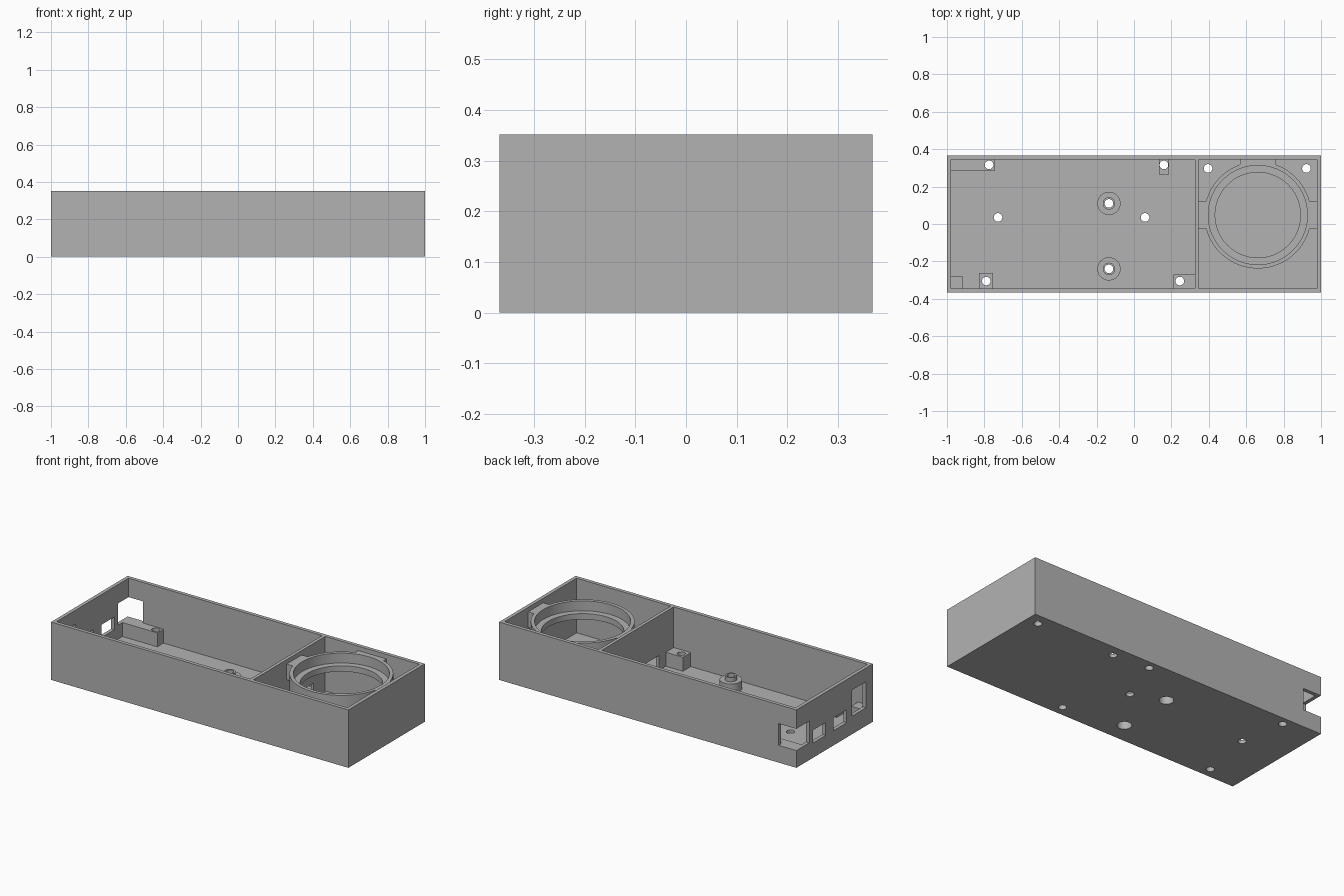
import bpy, bmesh, math
from mathutils import Matrix, Vector

if "Cube" in bpy.data.objects:
    bpy.data.objects.remove(bpy.data.objects["Cube"])

GREY = (0.45, 0.45, 0.45, 1.0)
mat = bpy.data.materials.new("plain_grey")
mat.use_nodes = True
mat.diffuse_color = GREY
mat.node_tree.nodes["Principled BSDF"].inputs["Base Color"].default_value = GREY

X, Y, H, WALL, FLOOR = 1.0, 0.3675, 0.352, 0.022, 0.02
IX, IY = X - WALL, Y - WALL          # inner faces of the walls
BOARD = 0.105                        # height of the board supports
HOLE = 0.023


def finish(name, bm):
    mesh = bpy.data.meshes.new(name)
    bm.to_mesh(mesh)
    bm.free()
    mesh.materials.append(mat)
    obj = bpy.data.objects.new(name, mesh)
    bpy.context.collection.objects.link(obj)
    return obj


def box(name, x, y, z):
    lo, hi = Vector((x[0], y[0], z[0])), Vector((x[1], y[1], z[1]))
    bm = bmesh.new()
    bmesh.ops.create_cube(bm, size=1, matrix=Matrix.Translation((lo + hi) / 2)
                          @ Matrix.Diagonal((*(hi - lo), 1)))
    return finish(name, bm)


def cylinder(name, centre, r, z, sides=64):
    bm = bmesh.new()
    bmesh.ops.create_cone(bm, cap_ends=True, segments=sides, radius1=r, radius2=r,
                          depth=z[1] - z[0],
                          matrix=Matrix.Translation((*centre, (z[0] + z[1]) / 2)))
    return finish(name, bm)


def combine(target, tool, operation="DIFFERENCE", keep=False):
    mod = target.modifiers.new("shape", "BOOLEAN")
    mod.operation, mod.object, mod.solver = operation, tool, "EXACT"
    bpy.context.view_layer.objects.active = target
    bpy.ops.object.modifier_apply(modifier=mod.name)
    if not keep:
        bpy.data.objects.remove(tool)


def drill(targets, centre, r=HOLE, z=(-0.1, 0.2)):
    tool = cylinder("drill", centre, r, z, 32)
    for t in targets:
        combine(t, tool, keep=True)
    bpy.data.objects.remove(tool)


# Case with two open compartments
DIV = (0.325, 0.345)
case = box("case", (-X, X), (-Y, Y), (0, H))
for x in ((-IX, DIV[0]), (DIV[1], IX)):
    combine(case, box("cavity", x, (-IY, IY), (FLOOR, 1)))

# Cable slot in the divider
combine(case, box("slot", (0.3, 0.37), (-0.205, 0.235), (FLOOR, 0.11)))

# Port openings in the end wall, and the notched corner
for y, z in (((0.087, 0.21), (0.09, 0.168)),
             ((-0.116, 0.01), (0.09, 0.168)),
             ((-0.30, -0.165), (0.11, 0.268))):
    combine(case, box("port", (-1.1, -0.95), y, z))
combine(case, box("notch", (-1.1, -0.88), (0.243, 0.5), (BOARD, 0.237)))

# Board supports against the walls, drilled through the floor
supports = (("back_end_support", (-IX, -0.743), (0.286, IY), (-0.775, 0.316)),
            ("back_support", (0.134, 0.187), (0.265, IY), (0.16, 0.316)),
            ("front_end_support", (-0.83, -0.754), (-IY, -0.262), (-0.79, -0.305)),
            ("front_support", (0.21, DIV[0]), (-IY, -0.27), (0.245, -0.305)))
for name, x, y, hole in supports:
    post = box(name, x, y, (FLOOR, BOARD))
    drill((case, post), hole)
box("corner_support", (-IX, -0.915), (-IY, -0.28), (FLOOR, BOARD))

# Plain screw holes in the floor
for hole in ((-0.727, 0.035), (0.059, 0.035), (0.396, 0.297), (0.922, 0.297)):
    drill((case,), hole)

# Stepped bosses, counterbored from underneath
for name, y in (("back_boss", 0.11), ("front_boss", -0.24)):
    centre = (-0.134, y)
    boss = cylinder(name, centre, 0.062, (FLOOR, 0.075))
    combine(boss, cylinder("collar", centre, 0.033, (0.05, 0.1)), "UNION")
    drill((case, boss), centre)
    drill((case, boss), centre, 0.04, (-0.1, 0.05))

# Suspended ring with a ledge, held by three tabs
centre = (0.662, 0.048)
RING = (0.23, 0.325)
ring = cylinder("speaker_ring", centre, 0.286, RING, 96)
for x, y in (((DIV[1], 0.39), (-0.025, 0.12)),
             ((0.934, IX), (-0.025, 0.12)),
             ((0.567, 0.757), (0.318, IY))):
    combine(ring, box("tab", x, y, RING), "UNION")
combine(ring, cylinder("recess", centre, 0.265, (0.265, 0.5), 96))
combine(ring, cylinder("opening", centre, 0.228, (0.1, 0.5), 96))

# Smooth round surfaces with crisp edges
for obj in bpy.context.scene.objects:
    if obj.type == "MESH" and mat.name in obj.data.materials:
        obj.data.shade_smooth()
        obj.data.set_sharp_from_angle(angle=math.radians(30))
